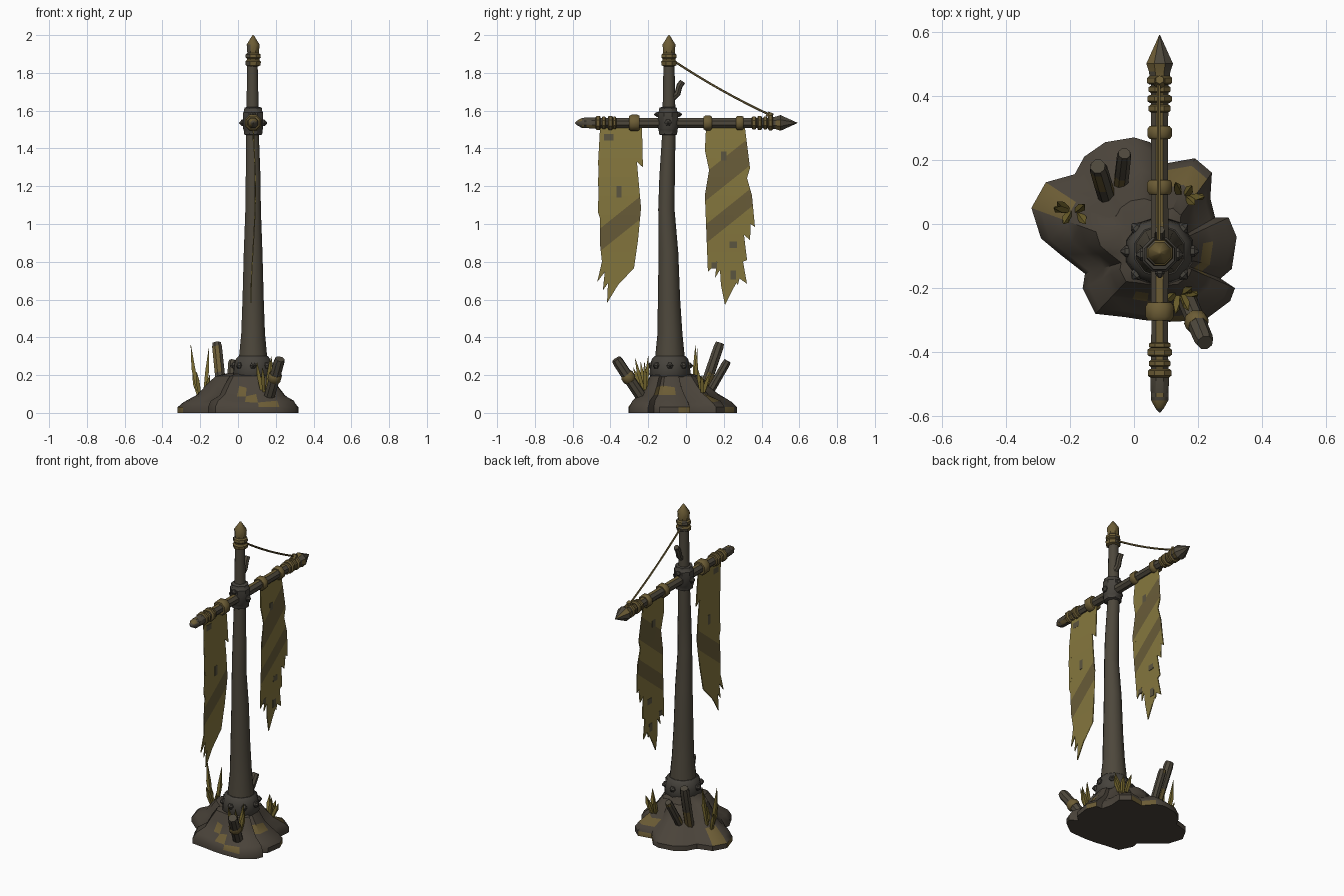
import bpy, bmesh, math, random
from mathutils import Vector, noise

if "Cube" in bpy.data.objects:
    bpy.data.objects.remove(bpy.data.objects["Cube"])

random.seed(4)
PX, PY = 0.08, -0.09          # pole axis
BZ = 1.535                    # crossbar height


def material(name, rgb):
    m = bpy.data.materials.new(name)
    m.diffuse_color = (*rgb, 1)
    m.use_nodes = True
    m.node_tree.nodes["Principled BSDF"].inputs["Base Color"].default_value = m.diffuse_color
    return m


BROWN = material("dark brown wood", (0.075, 0.064, 0.045))
TAN = material("mossy tan wood", (0.150, 0.108, 0.036))
EARTH = material("earth", (0.068, 0.056, 0.042))
IRON = material("dull iron", (0.062, 0.056, 0.046))
CLOTH = material("olive cloth", (0.235, 0.185, 0.048))
STAIN = material("stained cloth", (0.140, 0.107, 0.040))
PATCH = material("grey patch", (0.105, 0.090, 0.050))
GRASS = material("dry grass", (0.190, 0.145, 0.030))


def finish(name, bm, mats, rule=None, angle=40):
    bmesh.ops.recalc_face_normals(bm, faces=bm.faces)
    bm.normal_update()
    if rule:
        for f in bm.faces:
            f.material_index = int(rule(f.calc_center_median(), f.normal))
    me = bpy.data.meshes.new(name)
    bm.to_mesh(me)
    bm.free()
    for m in mats:
        me.materials.append(m)
    me.shade_smooth()
    me.set_sharp_from_angle(angle=math.radians(angle))
    ob = bpy.data.objects.new(name, me)
    bpy.context.collection.objects.link(ob)
    return ob


def skin(bm, rings):
    for a, b in zip(rings, rings[1:]):
        n = len(a)
        for i in range(n):
            bm.faces.new((a[i], a[(i + 1) % n], b[(i + 1) % n], b[i]))
    bm.faces.new(rings[0])
    bm.faces.new(rings[-1])


def loft(name, path, mats, sides=8, rule=None, angle=40):
    """Round rings (x, y, z, radius) joined along a path."""
    bm = bmesh.new()
    axis = (Vector(path[-1][:3]) - Vector(path[0][:3])).normalized()
    u = axis.cross(Vector((0.0, 1, 0) if abs(axis.y) < 0.9 else (1, 0, 0))).normalized()
    v = axis.cross(u)
    rings = []
    for x, y, z, r in path:
        c = Vector((x, y, z))
        ring = []
        for i in range(sides):
            t = 2 * math.pi * (i + 0.5) / sides
            ring.append(bm.verts.new(c + r * (math.cos(t) * u + math.sin(t) * v)))
        rings.append(ring)
    skin(bm, rings)
    return finish(name, bm, mats, rule, angle)


def along_y(name, prof, mats, rule=None, sides=8):
    return loft(name, [(PX, y, BZ, r) for y, r in prof], mats, sides, rule)


def along_z(name, prof, mats, rule=None, sides=10, y=PY):
    return loft(name, [(PX, y, z, r) for z, r in prof], mats, sides, rule)


def rivet(name, p, d, r=0.018):
    p, d = Vector(p), Vector(d)
    loft(name, [(*(p - d * 0.01), r), (*(p + d * 0.008), r), (*(p + d * 0.022), 0.003)], [IRON], 6, angle=20)


def blotch(c, n):
    return noise.noise(c * 14) > 0.22


# Earth mound: scalloped outline shrunk upward
outline = [(-.32, .05), (-.275, .13), (-.185, .155), (-.155, .21), (-.09, .255), (0, .27), (.05, .255),
           (.105, .19), (.19, .205), (.243, .16), (.238, .08), (.253, .02), (.295, .02), (.32, -.04),
           (.305, -.14), (.27, -.17), (.315, -.2), (.3, -.24), (.22, -.3), (.11, -.305), (.035, -.3),
           (-.03, -.29), (-.12, -.28), (-.16, -.2), (-.153, -.155), (-.23, -.095), (-.29, -.045)]
bm = bmesh.new()
rings = []
for k, (s, z) in enumerate([(1, 0), (1, .03), (.92, .06), (.72, .095), (.6, .14), (.47, .195), (.3, .21)]):
    ring = []
    for x, y in outline:
        j = random.uniform(-.008, .008) if 1 < k < 5 else 0
        ring.append(bm.verts.new((.06 + (x - .06) * s, -.09 + (y + .09) * s, z + j)))
    rings.append(ring)
skin(bm, rings)
finish("earth_mound", bm, [EARTH, TAN], lambda c, n: noise.noise(c * 11) > 0.33 and 0.01 < c.z < .12, 35)

# Pole, slightly bent
pole = [(.08, -.085, .19, .085), (.08, -.085, .30, .078), (.08, -.085, .42, .066), (.08, -.09, .6, .059),
        (.08, -.093, .85, .052), (.08, -.104, 1.08, .043), (.08, -.1, 1.25, .041), (.077, -.092, 1.45, .036),
        (.077, -.09, 1.65, .033), (.076, -.09, 1.86, .029)]
loft("pole", pole, [BROWN], 10)
along_z("pole_tip", [(1.835, .03), (1.84, .042), (1.86, .045), (1.868, .036), (1.875, .036), (1.882, .044),
                     (1.898, .042), (1.905, .033), (1.95, .037), (1.998, .005), (2.0, .001)], [TAN, BROWN], blotch, 8)
loft("branch_stub", [(.08, -.09, 1.65, .018), (.08, -.045, 1.69, .017), (.08, -.035, 1.73, .017),
                     (.08, -.018, 1.755, .016)], [BROWN], 7)

# Base collar with rivets
along_z("base_collar", [(.19, .1), (.205, .11), (.255, .104), (.285, .096), (.3, .082)], [IRON], y=-.085)
for i in range(8):
    a = math.pi * i / 4
    d = (math.cos(a), math.sin(a), 0)
    rivet("collar_rivet", (PX + .1 * d[0], -.085 + .1 * d[1], .25), d)

# Hub where the crossbar meets the pole
along_z("hub", [(1.47, .042), (1.475, .052), (1.50, .054), (1.505, .058), (1.59, .058), (1.595, .053),
                (1.615, .05), (1.62, .036)], [IRON], sides=8, y=-.095)
for s in (-1, 1):
    rivet("hub_rivet", (PX + .052 * s, -.095, BZ), (s, 0, 0), .02)
    rivet("hub_rivet_side", (PX, -.095 + .052 * s, BZ + .045), (0, s, 0), .015)

# Crossbar, end tips and bands
along_y("crossbar", [(-.54, .03), (-.3, .028), (-.1, .03), (.2, .028), (.47, .03)], [BROWN, TAN],
        lambda c, n: n.z > .8)
along_y("blunt_tip", [(-.588, .002), (-.575, .014), (-.55, .029), (-.47, .032)], [BROWN, TAN], blotch)
along_y("spear_tip", [(.46, .034), (.475, .036), (.5, .045), (.59, .001)], [TAN, BROWN], blotch)
bands = [(-.465, .026, .040), (-.435, .022, .036), (-.40, .026, .041), (-.378, .018, .036), (-.273, .055, .047),
         (.115, .045, .042), (.285, .04, .041), (.36, .024, .037), (.39, .024, .041), (.42, .022, .037),
         (.448, .026, .042)]
for y, w, r in bands:
    h = w / 2
    along_y("bar_band", [(y - h, r - .007), (y - h * .6, r), (y + h * .6, r), (y + h, r - .007)], [TAN])

# Stay rope
rope = []
for i in range(9):
    t = i / 8
    rope.append((.078, -.06 + .51 * t, 1.86 - .285 * t - .05 * t * (1 - t), .006))
loft("stay_rope", rope, [TAN], 5)
loft("rope_knot", [(.08, .44, 1.565, .02), (.08, .45, 1.59, .014)], [TAN], 6)


# Torn banners: outline in (y, z), cut into diagonal stain stripes
def banner(name, pts, stripes):
    bm = bmesh.new()
    f = bm.faces.new([bm.verts.new((PX, y, z)) for y, z in pts])
    bmesh.ops.triangulate(bm, faces=[f])
    nrm = Vector((0, -.8, 1))
    cuts = [((0, y0, z0 + s * h), nrm) for y0, z0, h in stripes for s in (-1, 1)]
    cuts += [((0, 0, .65 + .1 * i), (0, 0, 1)) for i in range(9)]
    for co, no in cuts:
        bmesh.ops.bisect_plane(bm, geom=bm.verts[:] + bm.edges[:] + bm.faces[:], plane_co=co, plane_no=no)
    bm.normal_update()
    for f in bm.faces:
        c = f.calc_center_median()
        f.material_index = int(any(abs(c.z - z0 - .8 * (c.y - y0)) < h for y0, z0, h in stripes))
        if f.normal.x < 0:
            f.normal_flip()
    for v in bm.verts:
        v.co.x += .012 * math.sin((1.5 - v.co.z) * 5)
    me = bpy.data.meshes.new(name)
    bm.to_mesh(me)
    bm.free()
    me.materials.append(CLOTH)
    me.materials.append(STAIN)
    ob = bpy.data.objects.new(name, me)
    bpy.context.collection.objects.link(ob)
    m = ob.modifiers.new("thickness", 'SOLIDIFY')
    m.thickness, m.offset = .006, 0


banner("banner_front", [
    (-.455, 1.51), (-.233, 1.51), (-.228, 1.30), (-.26, 1.33), (-.238, 1.085), (-.265, 1.1), (-.254, .915),
    (-.275, .767), (-.296, .82), (-.328, .80), (-.36, .677), (-.418, .582), (-.413, .688), (-.44, .65),
    (-.43, .746), (-.47, .693), (-.445, .80), (-.455, .89), (-.43, .958), (-.466, 1.063), (-.434, 1.127),
    (-.466, 1.206), (-.44, 1.26), (-.466, 1.312), (-.445, 1.39)], [(-.35, 1.0, .06)])
banner("banner_back", [
    (.106, 1.51), (.312, 1.51), (.307, 1.365), (.339, 1.296), (.323, 1.243), (.349, 1.153), (.365, .984),
    (.328, 1.01), (.339, .915), (.307, .942), (.323, .81), (.302, .8), (.323, .683), (.286, .725), (.275, .677),
    (.254, .704), (.238, .635), (.206, .571), (.185, .677), (.18, .757), (.153, .714), (.164, .8), (.116, .746),
    (.132, .862), (.116, .995), (.132, 1.1), (.1, 1.153), (.122, 1.286), (.1, 1.39)],
    [(.22, 1.29, .075), (.22, 1.04, .05)])
for y, z, w, h in [(-.41, 1.46, .05, .035), (-.355, 1.17, .025, .06), (.2, 1.36, .03, .045),
                   (.25, .89, .04, .035), (.15, .78, .03, .03), (.25, .73, .03, .05)]:
    bm = bmesh.new()
    bmesh.ops.create_cube(bm, size=1)
    for v in bm.verts:
        v.co = Vector((PX + .012 * math.sin((1.5 - z) * 5) + .009 * v.co.x, y + w * v.co.y, z + h * v.co.z))
    finish("cloth_patch", bm, [PATCH])


# Broken stakes in the mound
def stake(name, a, b, r, band=None, mats=(BROWN, TAN)):
    a, b = Vector(a), Vector(b)
    loft(name, [(*a, r), (*a.lerp(b, .5), r * 1.02), (*a.lerp(b, .93), r), (*b, r * .85)], mats, 8, blotch)
    if band:
        loft(name + "_band", [(*a.lerp(b, band + t), r * k) for t, k in
                              ((-.07, 1.05), (-.04, 1.25), (.04, 1.25), (.07, 1.05))], [TAN], 8)


stake("front_stake", (.15, -.2, .03), (.222, -.37, .285), .03, .62)
stake("tall_stake", (-.08, .07, .05), (-.113, .18, .37), .028)
stake("short_stake", (-.045, .09, .05), (-.03, .22, .275), .023)

# Grass tufts: (base, tip) blades bowed outward
tufts = [(-.19, .04, .07, [(-.25, .05, .36), (-.155, .06, .34), (-.22, .0, .22), (-.24, .07, .2), (-.15, .0, .2)]),
         (.14, -.215, .09, [(.10, -.24, .27), (.17, -.27, .29), (.2, -.22, .27), (.13, -.28, .24), (.18, -.2, .3)]),
         (.15, .085, .08, [(.22, .085, .2), (.13, .13, .22), (.19, .06, .24), (.18, .12, .2)])]
for x, y, z, tips in tufts:
    for tip in tips:
        a, b = Vector((x, y, z)), Vector(tip)
        a.x += (b.x - x) * .25
        m = a.lerp(b, .5) + Vector(((b.x - x) * .15, (b.y - y) * .15, .02))
        loft("grass_blade", [(*a, .009), (*m, .014), (*b, .001)], [GRASS], 4, angle=20)
